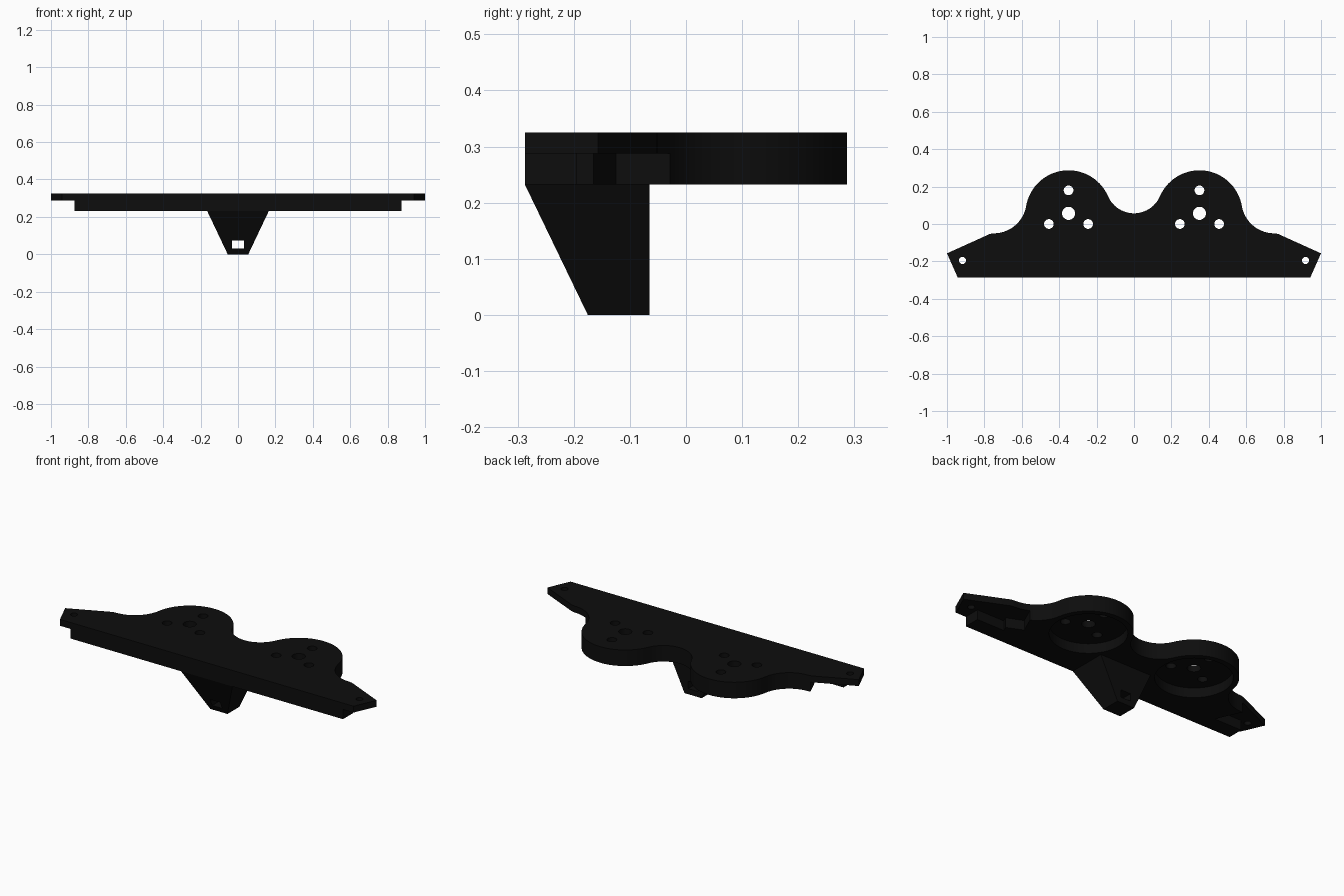
import bpy, bmesh, math

if "Cube" in bpy.data.objects:
    bpy.data.objects.remove(bpy.data.objects["Cube"])

BOTTOM, STEP, TOP = 0.232, 0.288, 0.325   # plate levels
LOBE = (0.35, 0.057)                      # lobe centre, right side
LOBE_R = 0.23

black = bpy.data.materials.new("black plastic")
black.diffuse_color = (0.004, 0.004, 0.004, 1)
black.use_nodes = True
black.node_tree.nodes["Principled BSDF"].inputs["Base Color"].default_value = black.diffuse_color


def prism(name, pts, z0, z1):
    """Extruded closed outline."""
    bm = bmesh.new()
    face = bm.faces.new([bm.verts.new((x, y, z0)) for x, y in pts])
    ext = bmesh.ops.extrude_face_region(bm, geom=[face])
    top = [g for g in ext["geom"] if isinstance(g, bmesh.types.BMVert)]
    bmesh.ops.translate(bm, verts=top, vec=(0, 0, z1 - z0))
    bmesh.ops.recalc_face_normals(bm, faces=bm.faces)
    me = bpy.data.meshes.new(name)
    bm.to_mesh(me)
    bm.free()
    ob = bpy.data.objects.new(name, me)
    bpy.context.collection.objects.link(ob)
    return ob


def arc(cx, cy, r, a0, a1, n):
    return [(cx + r * math.cos(a0 + (a1 - a0) * i / n),
             cy + r * math.sin(a0 + (a1 - a0) * i / n)) for i in range(n + 1)]


def cut(target, cutters):
    """Subtract each cutter, then discard it."""
    bpy.context.view_layer.objects.active = target
    for c in cutters:
        m = target.modifiers.new("cut", "BOOLEAN")
        m.operation, m.solver, m.object = "DIFFERENCE", "EXACT", c
        bpy.ops.object.modifier_apply(modifier=m.name)
        bpy.data.objects.remove(c, do_unlink=True)


def finish(ob):
    ob.data.materials.clear()
    ob.data.materials.append(black)
    bpy.ops.object.select_all(action="DESELECT")
    ob.select_set(True)
    bpy.context.view_layer.objects.active = ob
    bpy.ops.object.shade_smooth_by_angle(angle=math.radians(30))


# Plate outline: valley arc, lobe arc, outer fillet, slanted end tab
valley_r, fillet_r = 0.151, 0.176
vc, fc = (0, LOBE[1] + valley_r), (0.75, 0.126)
a_in = math.atan2(vc[1] - LOBE[1], vc[0] - LOBE[0])
a_out = math.atan2(fc[1] - LOBE[1], fc[0] - LOBE[0])
half = arc(*vc, valley_r, -math.pi / 2, a_in - math.pi, 12)
half += arc(*LOBE, LOBE_R, a_in, a_out, 36)[1:]
half += arc(*fc, fillet_r, a_out + math.pi, math.pi * 1.5, 14)[1:]
half += [(0.77, -0.053), (1.0, -0.157), (0.942, -0.287)]
outline = half + [(-x, y) for x, y in reversed(half[1:])]
plate = prism("mounting_plate", outline, BOTTOM, TOP)

# Underside pockets, bolt holes and end holes
cutters = []
for s in (-1, 1):
    def disc(x, y, r, z0, z1, n=32):
        return prism("cutter", arc(s * x, y, r, 0, math.tau * (n - 1) / n, n - 1), z0, z1)
    cutters.append(disc(*LOBE, 0.2, 0.1, STEP, 64))
    cutters.append(disc(*LOBE, 0.035, 0.1, 0.5))
    for hx, hy in ((0.35, 0.18), (0.245, 0), (0.455, 0)):
        cutters.append(disc(hx, hy, 0.026, 0.1, 0.5))
    cutters.append(disc(0.917, -0.195, 0.019, 0.1, 0.5))

# Relief below each end tab
rim = [(1.1, 0.05), (1.1, -0.4), (0.875, -0.4), (0.875, -0.195), (0.70, -0.195)]
right_wall = [(0.713, -0.165), (0.623, -0.125), (0.668, -0.025), (0.70, 0.05)]
left_wall = [(0.764, -0.05), (0.80, 0.05)]
cutters.append(prism("cutter", rim + right_wall, 0.1, STEP))
cutters.append(prism("cutter", [(-x, y) for x, y in rim + left_wall], 0.1, STEP))
cut(plate, cutters)
finish(plate)

# Tapered leg under the front edge, with a rectangular slot
leg = prism("tapered_leg", [(-0.165, -0.287), (0.165, -0.287),
                            (0.165, -0.065), (-0.165, -0.065)], 0, BOTTOM)
for v in leg.data.vertices:
    if v.co.z < 0.01:
        v.co.x *= 0.055 / 0.165
        if v.co.y < -0.2:
            v.co.y = -0.175
slot = prism("cutter", [(-0.032, -0.4), (0.032, -0.4), (0.032, 0.1), (-0.032, 0.1)],
             0.032, 0.075)
cut(leg, [slot])
finish(leg)
